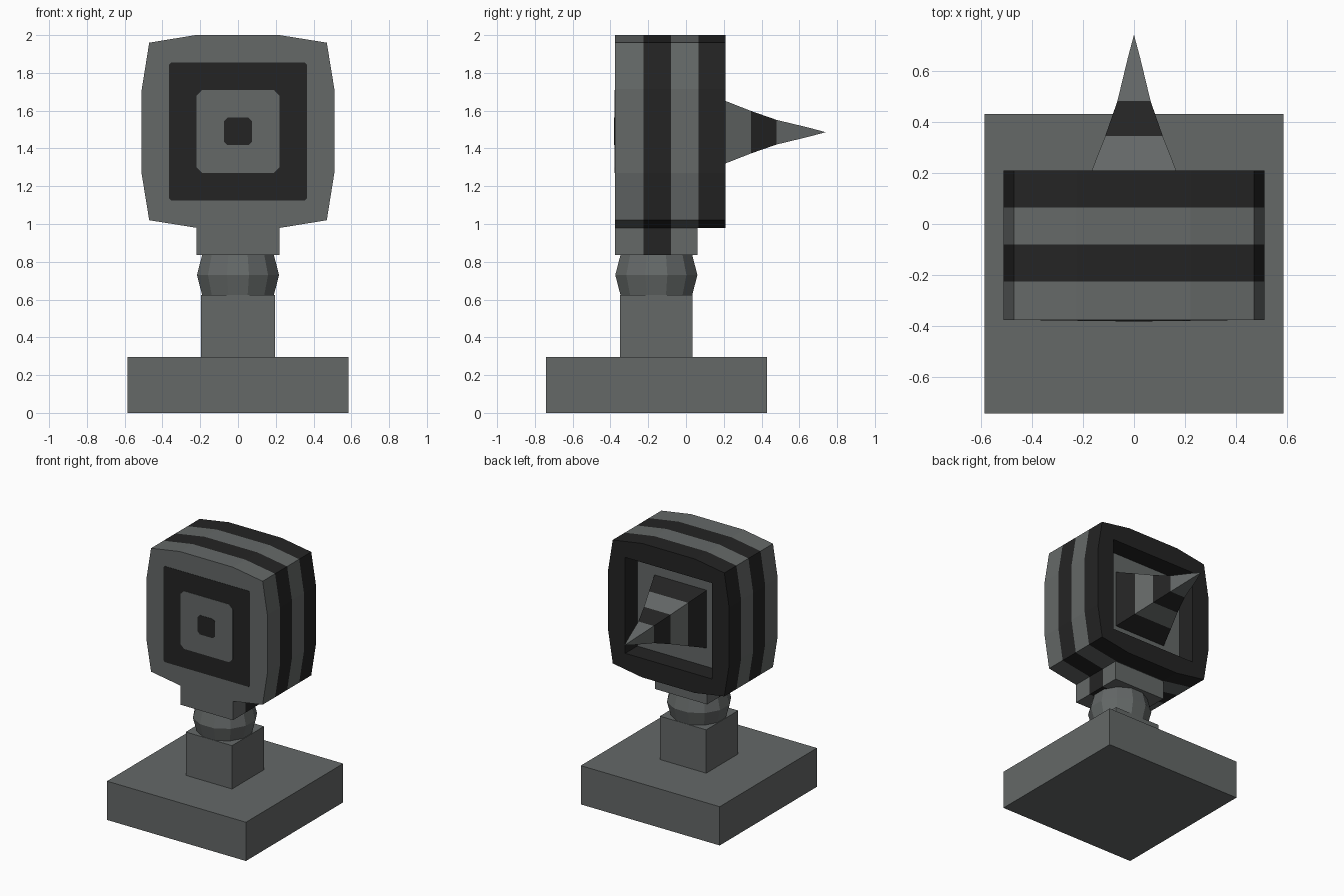
import bpy, bmesh, math
from mathutils import Matrix

if "Cube" in bpy.data.objects:
    bpy.data.objects.remove(bpy.data.objects["Cube"])

def material(name, rgb):
    m = bpy.data.materials.new(name)
    m.diffuse_color = (*rgb, 1)
    m.use_nodes = True
    m.node_tree.nodes["Principled BSDF"].inputs["Base Color"].default_value = m.diffuse_color
    return m

MATS = [material("mid grey", (0.128, 0.139, 0.137)),
        material("near black", (0.0175, 0.0175, 0.0175))]
CZ = 1.49                                   # height of the head centre
BANDS = [-0.375, -0.225, -0.08, 0.065, 0.21]  # stripe borders along y

def finish(name, bm):
    bmesh.ops.recalc_face_normals(bm, faces=bm.faces)
    me = bpy.data.meshes.new(name)
    bm.to_mesh(me)
    bm.free()
    for m in MATS:
        me.materials.append(m)
    ob = bpy.data.objects.new(name, me)
    bpy.context.collection.objects.link(ob)
    return ob

def ring(bm, pts, y, cz=CZ):
    return [bm.verts.new((x, y, cz + z)) for x, z in pts]

def bridge(bm, a, b, mat):
    n = len(a)
    for i in range(n):
        j = (i + 1) % n
        bm.faces.new((a[i], a[j], b[j], b[i])).material_index = mat

def square(h):
    return [(h, h), (h, -h), (-h, -h), (-h, h)]

def box(name, x, y0, y1, z0, z1):
    bm = bmesh.new()
    bmesh.ops.create_cube(bm, size=1, matrix=Matrix.Translation((0, (y0 + y1) / 2, (z0 + z1) / 2))
                          @ Matrix.Diagonal((2 * x, y1 - y0, z1 - z0, 1)))
    return finish(name, bm)

# Base and post
box("base", 0.585, -0.74, 0.43, 0, 0.295)
box("post", 0.195, -0.35, 0.035, 0.295, 0.625)

# Ball joint
bm = bmesh.new()
bmesh.ops.create_uvsphere(bm, u_segments=12, v_segments=6, radius=0.225,
                          matrix=Matrix.Translation((0, -0.157, 0.73)) @ Matrix.Rotation(math.radians(15), 4, 'Z'))
finish("ball_joint", bm)

# Striped neck block
bm = bmesh.new()
rect = [(0.22, 0.073), (0.22, -0.073), (-0.22, -0.073), (-0.22, 0.073)]
rings = [ring(bm, rect, y, 0.908) for y in BANDS[:3] + [0.06]]
for i in range(3):
    bridge(bm, rings[i], rings[i + 1], i % 2)
bm.faces.new(rings[0])
bm.faces.new(rings[-1])
finish("neck", bm)

# Head: striped bulged block; outline is three points per corner, clockwise
corner = [(-0.22, 0.51), (0.22, 0.51), (0.47, 0.47), (0.51, 0.225)]
outline = []
for k in range(4):
    for x, z in corner[1:]:
        for _ in range(k):
            x, z = z, -x
        outline.append((x, z))
# even out the bulge so it is mirrored left to right
outline = [(math.copysign(min(abs(x), 0.51), x), z) for x, z in outline]
bm = bmesh.new()
rings = [ring(bm, outline, y) for y in BANDS]
for i in range(4):
    bridge(bm, rings[i], rings[i + 1], i % 2)
bm.faces.new(rings[0])
# back rim around the square recess, then walls and floor
rim, back = ring(bm, square(0.365), BANDS[4]), rings[4]
for k in range(4):
    a = [back[(3 * k + i) % 12] for i in range(4)]
    bm.faces.new((a[0], a[1], a[2], rim[k])).material_index = 1
    bm.faces.new((a[2], a[3], rim[(k + 1) % 4], rim[k])).material_index = 1
floor = ring(bm, square(0.365), BANDS[3])
bridge(bm, rim, floor, 1)
bm.faces.new(floor)
finish("head", bm)

# Four-sided curved spike rising from the recess
bm = bmesh.new()
profile = [(0.065, 0.22), (0.21, 0.165), (0.345, 0.112), (0.48, 0.065), (0.65, 0.024)]
rings = [ring(bm, square(h), y, CZ - 0.004) for y, h in profile]
for i in range(4):
    bridge(bm, rings[i], rings[i + 1], 1 if i in (0, 2) else 0)
tip = bm.verts.new((0, 0.74, CZ - 0.004))
for i in range(4):
    bm.faces.new((rings[-1][i], rings[-1][(i + 1) % 4], tip))
finish("spike", bm)

# Front target: stacked thin plates with clipped corners
for i, (name, h, c, mat) in enumerate([("target_outer", 0.365, 0.012, 1),
                                       ("target_middle", 0.22, 0.03, 0),
                                       ("target_centre", 0.073, 0.018, 1)]):
    bm = bmesh.new()
    pts = [(h - c, h), (h, h - c), (h, c - h), (h - c, -h),
           (c - h, -h), (-h, c - h), (-h, h - c), (c - h, h)]
    y = BANDS[0] - 0.002 * (i + 1)
    a, b = ring(bm, pts, y), ring(bm, pts, BANDS[0])
    bridge(bm, a, b, mat)
    bm.faces.new(a).material_index = mat
    bm.faces.new(b).material_index = mat
    finish(name, bm)
